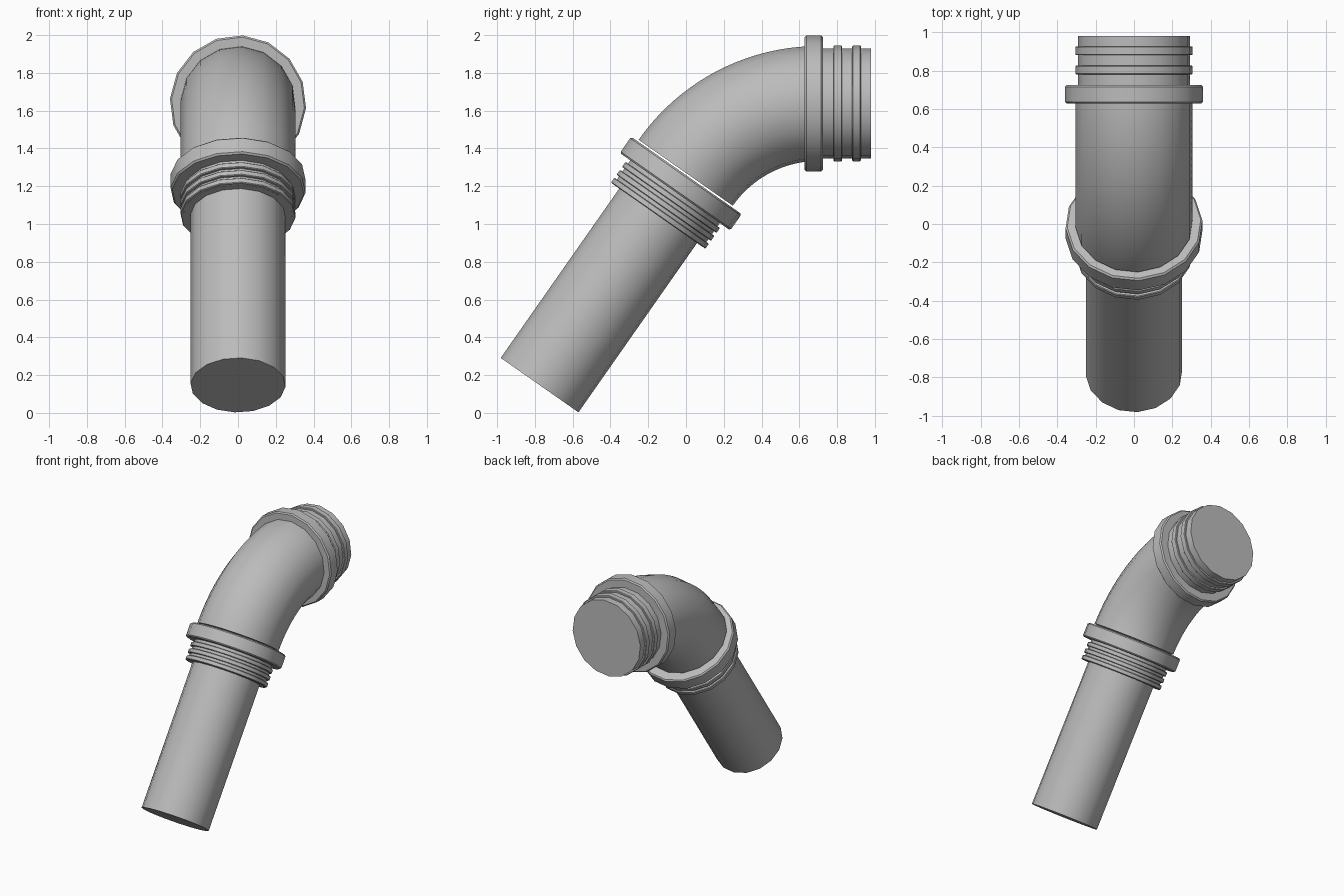
import bpy, bmesh, math
from mathutils import Vector

cube = bpy.data.objects.get("Cube")
if cube:
    bpy.data.objects.remove(cube, do_unlink=True)

SIDES = 16
PHASE = math.radians(4)
SLOPE = math.radians(55)      # tilt of the lower pipe

grey = bpy.data.materials.new("pipe grey")
grey.use_nodes = True
colour = (0.5, 0.5, 0.5, 1)
grey.diffuse_color = colour
grey.node_tree.nodes["Principled BSDF"].inputs["Base Color"].default_value = colour


def loft(name, stations):
    """Skin round rings given as (centre, tilt, radius) and cap both ends."""
    bm = bmesh.new()
    rings = []
    for centre, tilt, radius in stations:
        up = Vector((0, -math.sin(tilt), math.cos(tilt)))
        ring = []
        for k in range(SIDES):
            a = PHASE + math.tau * k / SIDES
            ring.append(bm.verts.new(centre + radius * (math.cos(a) * up + math.sin(a) * Vector((1, 0, 0)))))
        rings.append(ring)
    for low, high in zip(rings, rings[1:]):
        for k in range(SIDES):
            n = (k + 1) % SIDES
            bm.faces.new((low[k], low[n], high[n], high[k]))
    bm.faces.new(rings[0])
    bm.faces.new(rings[-1])
    bmesh.ops.recalc_face_normals(bm, faces=bm.faces)
    mesh = bpy.data.meshes.new(name)
    bm.to_mesh(mesh)
    bm.free()
    mesh.materials.append(grey)
    obj = bpy.data.objects.new(name, mesh)
    bpy.context.collection.objects.link(obj)
    bpy.ops.object.select_all(action='DESELECT')
    obj.select_set(True)
    bpy.context.view_layer.objects.active = obj
    bpy.ops.object.shade_smooth_by_angle(angle=math.radians(30))
    return obj


def turned(name, origin, tilt, profile):
    """Turn a profile of (distance, radius) about a tilted axis."""
    axis = Vector((0, math.cos(tilt), math.sin(tilt)))
    return loft(name, [(origin + axis * d, tilt, r) for d, r in profile])


def band(start, end, radius, edge):
    """Profile of a ring with chamfered edges."""
    return [(start, radius - edge), (start + edge, radius),
            (end - edge, radius), (end, radius - edge)]


def ribbed(core, rib, start, end, ribs, width, edge=0.004):
    """Profile of a sleeve with raised ribs starting at the given distances."""
    profile = [(start, core)]
    for d in ribs:
        profile += [(d, core)] + band(d, d + width, rib, edge) + [(d + width, core)]
    return profile + [(end, core)]


# Lower pipe, ribbed sleeve and collar
foot = Vector((0, -0.775, 0.147))
turned("lower_pipe", foot, SLOPE, [(0, 0.252), (1.2, 0.252)])
turned("lower_ribbed_sleeve", foot, SLOPE,
       ribbed(0.29, 0.306, 1.094, 1.27, (1.095, 1.146, 1.197), 0.032))
turned("lower_collar", foot, SLOPE, band(1.25, 1.355, 0.358, 0.009))

# Curved elbow
bend = 0.86
top_z = 1.638
centre = Vector((0, 0.703, top_z - bend))
steps = 20
elbow = []
for i in range(steps + 1):
    t = SLOPE * (1 - i / steps)
    elbow.append((centre + bend * Vector((0, -math.sin(t), math.cos(t))), t, 0.305))
loft("elbow", elbow)

# Upper collar and ribbed end
mouth = Vector((0, 0, top_z))
turned("upper_collar", mouth, 0, band(0.628, 0.724, 0.361, 0.009))
turned("upper_ribbed_end", mouth, 0,
       ribbed(0.293, 0.307, 0.70, 0.98, (0.78, 0.88), 0.046))
